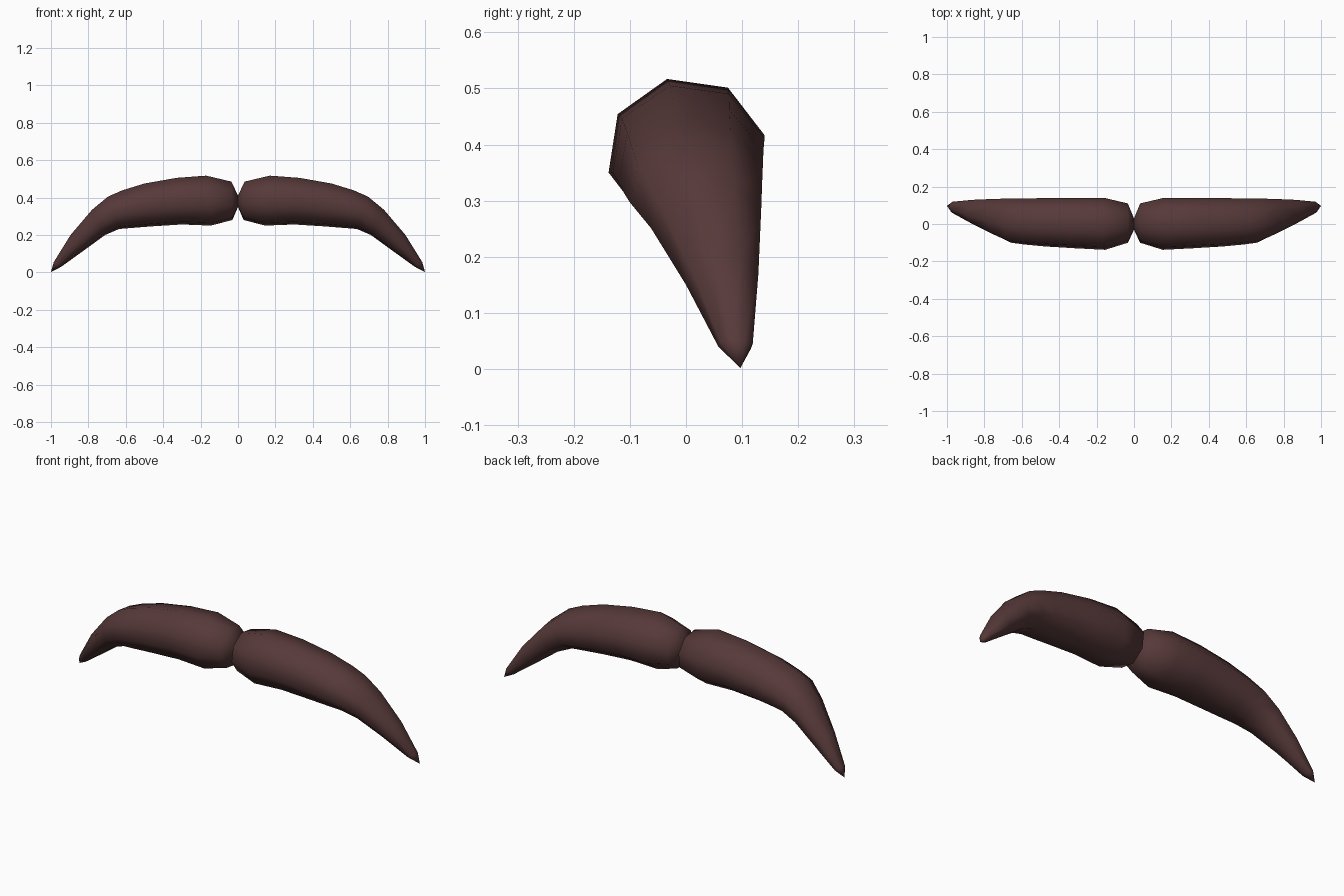
import bpy, bmesh, math

if "Cube" in bpy.data.objects:
    bpy.data.objects.remove(bpy.data.objects["Cube"])

brown = bpy.data.materials.new("dark brown hair")
brown.diffuse_color = (0.095, 0.041, 0.041, 1)
brown.use_nodes = True
brown.node_tree.nodes["Principled BSDF"].inputs["Base Color"].default_value = brown.diffuse_color

# Cross-sections of one half: top x, top z, bottom x, bottom z, front y, back y
RINGS = [
    (0.000, 0.41, 0.000, 0.35, -0.03, 0.03),
    (0.035, 0.485, 0.030, 0.28, -0.10, 0.11),
    (0.170, 0.517, 0.145, 0.25, -0.138, 0.14),
    (0.330, 0.505, 0.300, 0.256, -0.13, 0.14),
    (0.500, 0.475, 0.460, 0.246, -0.12, 0.138),
    (0.620, 0.438, 0.560, 0.238, -0.11, 0.137),
    (0.695, 0.405, 0.635, 0.232, -0.10, 0.136),
    (0.780, 0.335, 0.710, 0.20, -0.062, 0.134),
    (0.895, 0.200, 0.820, 0.12, 0.00, 0.129),
    (0.985, 0.055, 0.945, 0.03, 0.058, 0.119),
]
TIP = (1.0, 0.097, 0.002)
SIDES = 8
TURN = math.radians(14)


def moustache_half(name, side):
    bm = bmesh.new()
    loops = []
    for tx, tz, bx, bz, y0, y1 in RINGS:
        cx, cz, cy = (tx + bx) / 2, (tz + bz) / 2, (y0 + y1) / 2
        loop = []
        for i in range(SIDES):
            a = TURN + i * math.tau / SIDES
            u = math.cos(a) / math.cos(TURN)
            v = math.sin(a) / math.cos(TURN)
            loop.append(bm.verts.new((side * (cx + v * (tx - bx) / 2),
                                      cy + u * (y1 - y0) / 2,
                                      cz + v * (tz - bz) / 2)))
        loops.append(loop)
    for a, b in zip(loops, loops[1:]):
        for i in range(SIDES):
            j = (i + 1) % SIDES
            bm.faces.new((a[i], a[j], b[j], b[i]))
    # Closed inner end and pointed tip
    bm.faces.new(loops[0])
    tip = bm.verts.new((side * TIP[0], TIP[1], TIP[2]))
    for i in range(SIDES):
        bm.faces.new((loops[-1][i], loops[-1][(i + 1) % SIDES], tip))
    bmesh.ops.recalc_face_normals(bm, faces=bm.faces)
    for f in bm.faces:
        f.smooth = True
    mesh = bpy.data.meshes.new(name)
    bm.to_mesh(mesh)
    bm.free()
    mesh.materials.append(brown)
    bpy.context.collection.objects.link(bpy.data.objects.new(name, mesh))


moustache_half("moustache_right", 1)
moustache_half("moustache_left", -1)
